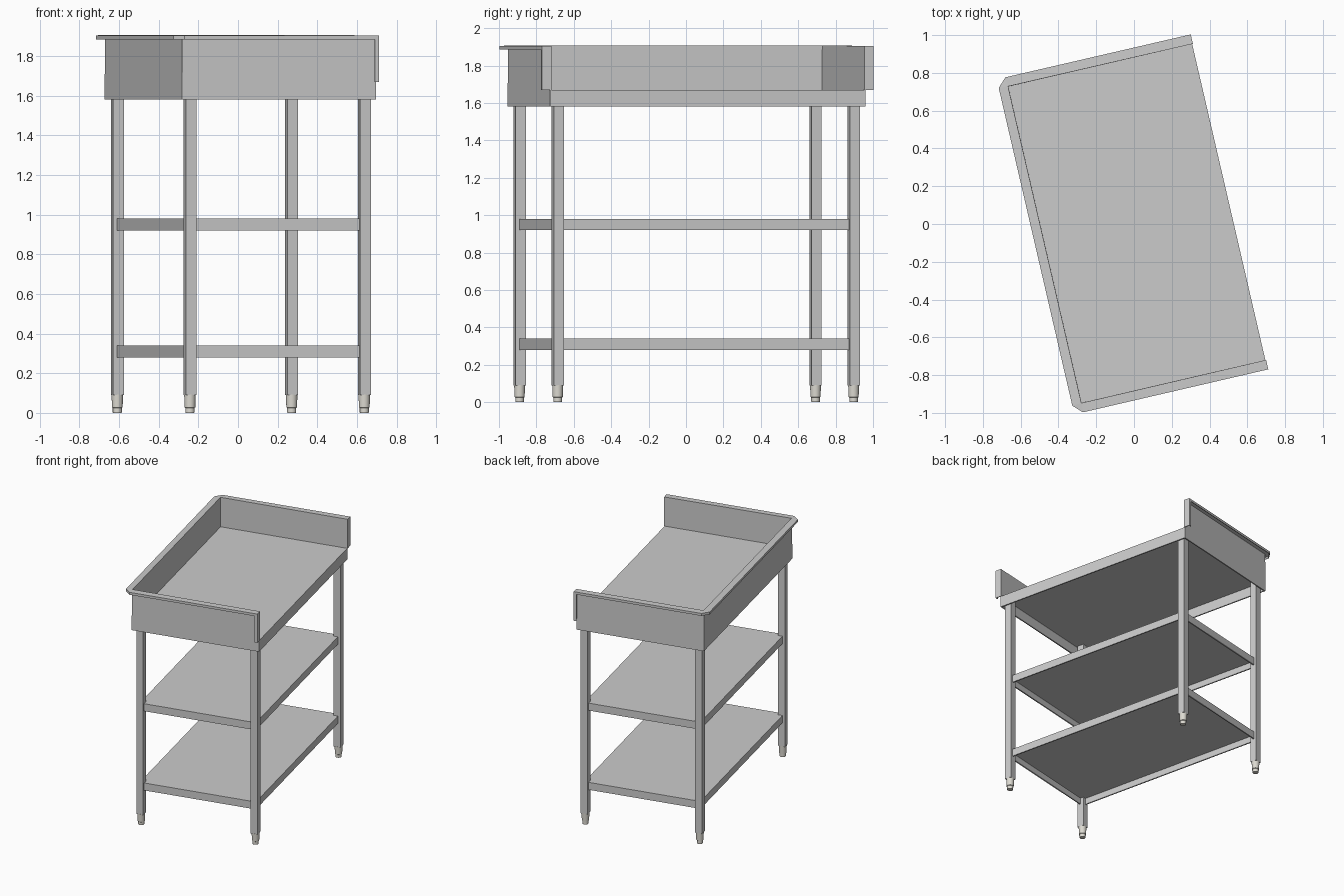
import bpy, bmesh, math
from mathutils import Matrix

if "Cube" in bpy.data.objects:
    bpy.data.objects.remove(bpy.data.objects["Cube"])

ANGLE = math.radians(13.04)      # whole table is turned about z


def finish(name, bm, mat=None):
    me = bpy.data.meshes.new(name)
    bm.to_mesh(me)
    bm.free()
    ob = bpy.data.objects.new(name, me)
    bpy.context.collection.objects.link(ob)
    ob.rotation_euler.z = ANGLE
    if mat:
        me.materials.append(mat)
    return ob


def solidify(ob, thickness, offset):
    m = ob.modifiers.new("sheet", 'SOLIDIFY')
    m.thickness, m.offset, m.use_even_offset = thickness, offset, True


def box_bm(u0, u1, v0, v1, z0, z1):
    bm = bmesh.new()
    bmesh.ops.create_cube(bm, size=1)
    for v in bm.verts:
        v.co.x = u1 if v.co.x > 0 else u0
        v.co.y = v1 if v.co.y > 0 else v0
        v.co.z = z1 if v.co.z > 0 else z0
    return bm


def pan(name, u0, u1, v, z0, z1):
    """Folded sheet panel, open underneath."""
    bm = box_bm(u0, u1, -v, v, z0, z1)
    bm.normal_update()
    bottom = [f for f in bm.faces if f.normal.z < -0.5]
    bmesh.ops.delete(bm, geom=bottom, context='FACES_ONLY')
    solidify(finish(name, bm), 0.01, -1)


# worktop and the two shelves
pan("worktop", -0.49, 0.515, 0.865, 1.58, 1.67)
pan("lower_shelf", -0.445, 0.472, 0.82, 0.28, 0.34)
pan("middle_shelf", -0.445, 0.472, 0.82, 0.92, 0.98)

# three-sided splash with a folded rim, clipped corners and closed ends
B, T, D = 1.67, 1.902, 1.885      # bottom, top, rim drop
U, UB, UL, V, VL = 0.516, -0.487, -0.532, 0.862, 0.907
bm = bmesh.new()


def face(*pts):
    bm.faces.new([bm.verts.new(p) for p in pts])


face((UB, -V, B), (UB, V, B), (UB, V, T), (UB, -V, T))
face((UB, -V, T), (UB, V, T), (UL, V, T), (UL, -V, T))
face((UL, -V, T), (UL, V, T), (UL, V, D), (UL, -V, D))
for s in (-1, 1):
    i, o = s * V, s * VL
    face((UB, i, B), (U, i, B), (U, i, T), (UB, i, T))
    face((UB, i, T), (U, i, T), (U, o, T), (UB, o, T))
    face((UB, i, T), (UB, o, T), (UL, i, T))
    face((UB, o, T), (UL, i, T), (UL, i, D), (UB, o, D))
    face((UB, o, T), (U, o, T), (U - 0.018, o, D), (UB, o, D))
    face((U, i, B), (U, o, B), (U, o, T), (U, i, T))
    face((U, o, B), (U, o, T), (U - 0.018, o, D), (U - 0.018, o, B))
bmesh.ops.remove_doubles(bm, verts=bm.verts, dist=1e-4)
bmesh.ops.recalc_face_normals(bm, faces=bm.faces)
solidify(finish("splash_guard", bm), 0.006, 0)

# legs and turned feet
foot_mat = bpy.data.materials.new("foot_plastic")
foot_mat.diffuse_color = (0.72, 0.70, 0.64, 1)
foot_mat.use_nodes = True
foot_mat.node_tree.nodes["Principled BSDF"].inputs["Base Color"].default_value = foot_mat.diffuse_color
FOOT = [(0, 0), (0.021, 0), (0.023, 0.003), (0.023, 0.025),
        (0.027, 0.028), (0.029, 0.092), (0, 0.092)]
H = 0.0275
for u, un in ((-0.437, "back"), (0.466, "open")):
    for v, vn in ((-0.812, "near"), (0.812, "far")):
        finish(f"{un}_{vn}_leg", box_bm(u - H, u + H, v - H, v + H, 0.09, 1.655))
        bm = bmesh.new()
        vs = [bm.verts.new((r, 0, z)) for r, z in FOOT]
        es = [bm.edges.new(p) for p in zip(vs, vs[1:])]
        bmesh.ops.spin(bm, geom=vs + es, cent=(0, 0, 0), axis=(0, 0, 1),
                       angle=math.tau, steps=24)
        bmesh.ops.remove_doubles(bm, verts=bm.verts, dist=1e-5)
        bmesh.ops.recalc_face_normals(bm, faces=bm.faces)
        bm.transform(Matrix.Translation((u, v, 0)))
        ob = finish(f"{un}_{vn}_foot", bm, foot_mat)
        bpy.ops.object.select_all(action='DESELECT')
        ob.select_set(True)
        bpy.context.view_layer.objects.active = ob
        bpy.ops.object.shade_smooth_by_angle(angle=math.radians(30))
